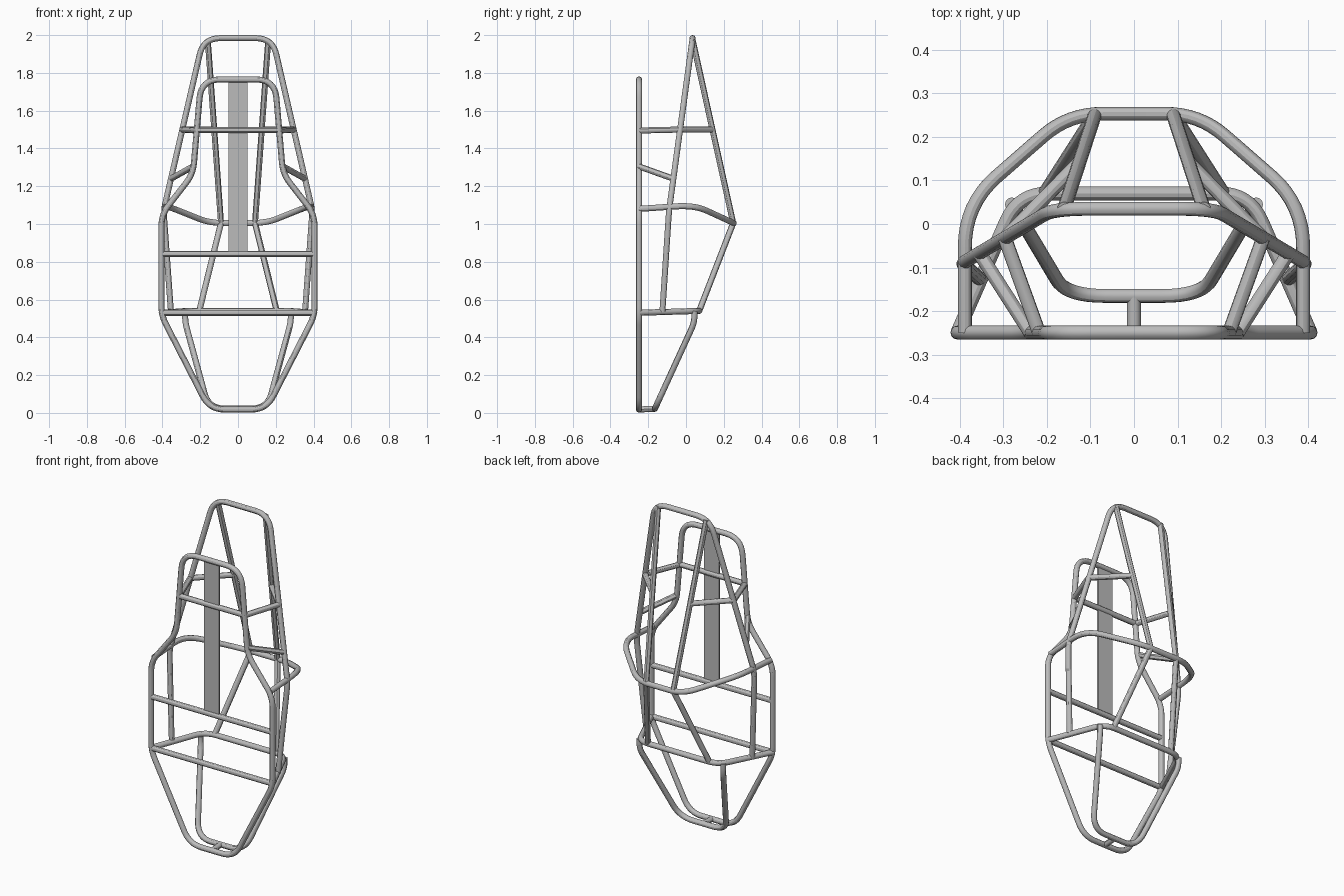
import bpy
from mathutils import Vector

RADIUS = 0.016   # tube radius
FLOOR = -0.249   # y of the flat frame

cube = bpy.data.objects.get("Cube")
if cube:
    bpy.data.objects.remove(cube, do_unlink=True)

steel = bpy.data.materials.new("grey_steel")
steel.use_nodes = True
COLOUR = (0.5, 0.5, 0.5, 1)
steel.diffuse_color = COLOUR
steel.node_tree.nodes["Principled BSDF"].inputs["Base Color"].default_value = COLOUR


def fillet(points, bends, closed):
    """Round each corner of a path by its bend length."""
    result = []
    count = len(points)
    for i, p in enumerate(points):
        if bends[i] == 0 or (not closed and i in (0, count - 1)):
            result.append(p)
            continue
        before, after = points[i - 1], points[(i + 1) % count]
        a = p + (before - p).normalized() * bends[i]
        b = p + (after - p).normalized() * bends[i]
        for k in range(9):
            t = k / 8
            result.append(a * (1 - t) ** 2 + p * 2 * t * (1 - t) + b * t * t)
    return result


def tube(name, points, bends=None, closed=False):
    points = [Vector(p) for p in points]
    path = fillet(points, bends or [0] * len(points), closed)
    curve = bpy.data.curves.new(name, "CURVE")
    curve.dimensions = "3D"
    curve.bevel_depth = RADIUS
    curve.bevel_resolution = 4
    curve.use_fill_caps = True
    spline = curve.splines.new("POLY")
    spline.points.add(len(path) - 1)
    for target, p in zip(spline.points, path):
        target.co = (*p, 1)
    spline.use_cyclic_u = closed
    obj = bpy.data.objects.new(name, curve)
    bpy.context.collection.objects.link(obj)
    curve.materials.append(steel)
    bpy.ops.object.select_all(action="DESELECT")
    obj.select_set(True)
    bpy.context.view_layer.objects.active = obj
    bpy.ops.object.convert(target="MESH")
    bpy.ops.object.shade_smooth_by_angle()
    return obj


def flip(p):
    return (-p[0], p[1], p[2])


def hoop(name, half, bends, closed=False):
    """Symmetric tube given by its left half."""
    tube(name, half + [flip(p) for p in reversed(half)],
         bends + bends[::-1], closed)


def pair(name, points):
    tube("left_" + name, points)
    tube("right_" + name, [flip(p) for p in points])


def crossbar(name, x, z):
    tube(name, [(-x, FLOOR, z), (x, FLOOR, z)])


# Flat outer frame
hoop("floor_frame",
     [(0.15, FLOOR, 0.018), (0.405, FLOOR, 0.515), (0.405, FLOOR, 1.05),
      (0.238, FLOOR, 1.265), (0.195, FLOOR, 1.765)],
     [0.08, 0.05, 0.06, 0.06, 0.1], closed=True)

# Main roll hoop, leaning back
hoop("roll_hoop",
     [(0.355, -0.125, 0.535), (0.394, -0.09, 1.07), (0.183, 0.035, 1.984)],
     [0, 0.05, 0.09])

# Shoulder loop around the back
hoop("shoulder_loop",
     [(0.388, FLOOR, 1.08), (0.388, 0.045, 1.1), (0.15, 0.253, 1.005)],
     [0, 0.1, 0.08])

# Waist loop around the back
hoop("waist_loop",
     [(0.405, FLOOR, 0.53), (0.265, 0.07, 0.54)], [0, 0.07])

# Lower nose hoop and its stub
hoop("nose_hoop",
     [(0.28, 0.045, 0.54), (0.28, 0.045, 0.48), (0.155, -0.165, 0.022)],
     [0, 0.04, 0.09])
tube("nose_stub", [(0, FLOOR, 0.018), (0, -0.165, 0.022)])

# Braces behind the roll hoop
pair("upper_rear_brace", [(0.16, 0.035, 1.975), (0.09, 0.25, 1.005)])
pair("lower_rear_brace", [(0.09, 0.25, 1.005), (0.205, 0.07, 0.54)])

# Side braces between frame, hoop and rear braces
pair("side_brace", [(0.218, FLOOR, 1.495), (0.296, -0.033, 1.5)])
pair("side_rear_brace", [(0.296, -0.033, 1.5), (0.126, 0.14, 1.5)])
pair("diagonal_brace", [(0.238, FLOOR, 1.305), (0.354, -0.068, 1.24)])

# Cross members of the flat frame
crossbar("lower_crossbar", 0.405, 0.53)
crossbar("middle_crossbar", 0.405, 0.84)
crossbar("upper_crossbar", 0.218, 1.497)

# Spine plate
bpy.ops.mesh.primitive_cube_add(size=1, location=(0, FLOOR, 1.3))
plate = bpy.context.object
plate.name = "spine_plate"
plate.scale = (0.1, 0.009, 0.92)
plate.data.materials.append(steel)
